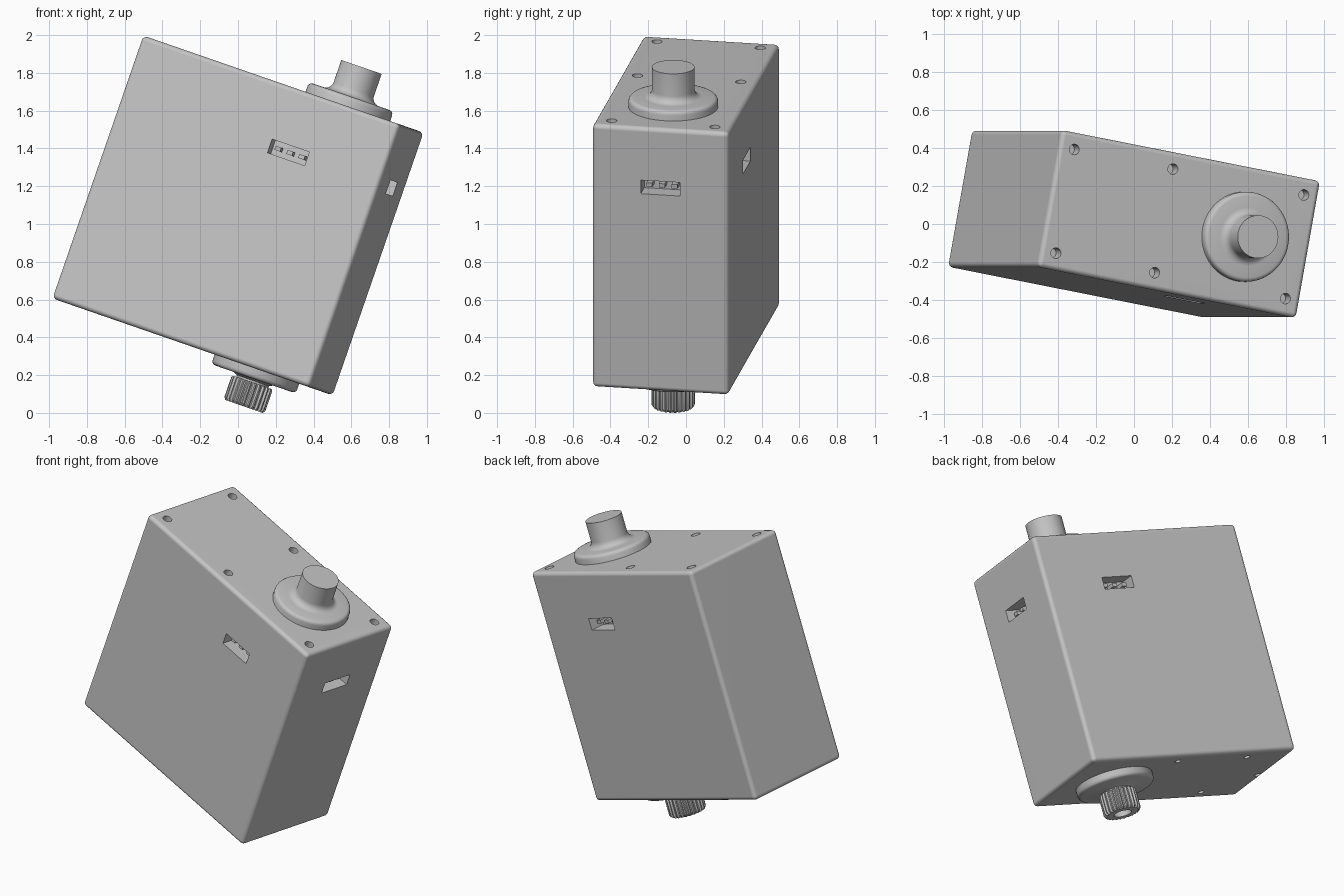
import bpy, bmesh, math
from mathutils import Vector, Matrix

cube = bpy.data.objects.get("Cube")
if cube:
    bpy.data.objects.remove(cube, do_unlink=True)

grey = bpy.data.materials.new("plain grey")
grey.use_nodes = True
COLOUR = (0.55, 0.55, 0.55, 1)
grey.diffuse_color = COLOUR
grey.node_tree.nodes["Principled BSDF"].inputs["Base Color"].default_value = COLOUR

# Tilted frame: long side, thickness and shaft axis of the case
axis = Vector((0.327, 0, 0.945)).normalized()
side = Vector((0.928, -0.184, -0.324))
side = (side - axis * side.dot(axis)).normalized()
deep = axis.cross(side)
FRAME = Matrix.Translation((0, 0, 1.045)) @ Matrix((side, deep, axis)).transposed().to_4x4()

HALF = Vector((0.734, 0.367, 0.736))   # half sizes of the case
SHAFT_X = 0.367
SLOT_Z = 0.403


def finish(name, bm):
    bmesh.ops.recalc_face_normals(bm, faces=bm.faces)
    mesh = bpy.data.meshes.new(name)
    bm.to_mesh(mesh)
    bm.free()
    mesh.materials.append(grey)
    obj = bpy.data.objects.new(name, mesh)
    bpy.context.collection.objects.link(obj)
    obj.matrix_world = FRAME
    return obj


def add_box(bm, centre, size):
    m = Matrix.Translation(centre) @ Matrix.Diagonal((*size, 1))
    bmesh.ops.create_cube(bm, size=1, matrix=m)


def select(obj):
    bpy.ops.object.select_all(action='DESELECT')
    obj.select_set(True)
    bpy.context.view_layer.objects.active = obj


def smooth(obj, angle=30):
    select(obj)
    bpy.ops.object.shade_smooth_by_angle(angle=math.radians(angle))


def lathe(name, profile, segments=64, teeth_from=None):
    """Spin (radius, height) points round the shaft; notch wide rings into teeth."""
    bm = bmesh.new()
    rings = []
    for r, h in profile:
        ring = []
        for i in range(segments):
            a = math.tau * i / segments
            notch = teeth_from and r > teeth_from and i % 4 > 1
            rr = r * 0.91 if notch else r
            ring.append(bm.verts.new((SHAFT_X + rr * math.cos(a), rr * math.sin(a), h)))
        rings.append(ring)
    for lo, hi in zip(rings, rings[1:]):
        for i in range(segments):
            j = (i + 1) % segments
            bm.faces.new((lo[i], lo[j], hi[j], hi[i]))
    bm.faces.new(rings[0])
    bm.faces.new(rings[-1])
    obj = finish(name, bm)
    smooth(obj)
    return obj


# Case with softened edges
bm = bmesh.new()
add_box(bm, (0, 0, 0), HALF * 2)
bmesh.ops.bevel(bm, geom=bm.edges[:], offset=0.025, segments=4, profile=0.5, affect='EDGES')
case = finish("case", bm)

# Screw holes in the lid and the base
cut = bmesh.new()


def add_hole(x, y, z, radius):
    bmesh.ops.create_cone(cut, cap_ends=True, segments=24, radius1=radius, radius2=radius,
                          depth=0.16, matrix=Matrix.Translation((x, y, z)))


for y in (-0.278, 0.278):
    for x in (-0.65, -0.09, 0.653):
        add_hole(x, y, HALF.z, 0.028)
    for x in (-0.43, 0.07):
        add_hole(x, y, -HALF.z, 0.02)
add_hole(-0.7, -0.04, -HALF.z, 0.02)

# Connector slots: face centre, outward direction, direction along the slot
X, Y, Z = Vector((1, 0, 0)), Vector((0, 1, 0)), Vector((0, 0, 1))
slots = {
    "front": (Vector((0.214, -HALF.y, SLOT_Z)), -Y, X),
    "back": (Vector((0.214, HALF.y, SLOT_Z)), Y, X),
    "right": (Vector((HALF.x, 0, SLOT_Z)), X, Y),
}


def size_of(out, along, depth, length, height):
    return Vector([abs(c) for c in out * depth + along * length + Z * height])


DEPTH = 0.1
for centre, out, along in slots.values():
    add_box(cut, centre, size_of(out, along, DEPTH * 2, 0.212, 0.076))

cutter = finish("cutter", cut)
cutter.hide_render = True
mod = case.modifiers.new("openings", 'BOOLEAN')
mod.operation = 'DIFFERENCE'
mod.solver = 'EXACT'
mod.object = cutter
select(case)
bpy.ops.object.modifier_apply(modifier=mod.name)
bpy.data.objects.remove(cutter, do_unlink=True)
smooth(case)
weighted = case.modifiers.new("even shading", 'WEIGHTED_NORMAL')
weighted.keep_sharp = True

# Three contact pins standing in every slot
for name, (centre, out, along) in slots.items():
    bm = bmesh.new()
    for k in (-1, 0, 1):
        pos = centre - out * 0.075 + along * (0.068 * k)
        add_box(bm, pos, size_of(out, along, 0.07, 0.032, 0.022))
    finish(name + "_connector_pins", bm)

# Upper collar flowing into the plain shaft
collar = [(0.237, 0.70), (0.237, 0.768), (0.234, 0.779), (0.226, 0.787), (0.215, 0.79)]
fillet = [(0.113 + 0.042 * (1 - math.sin(t)), 0.79 + 0.042 * (1 - math.cos(t)))
          for t in [math.pi / 2 * i / 6 for i in range(7)]]
lathe("upper_collar_and_shaft", collar + fillet + [(0.113, 0.957)])

# Lower collar with a short neck
lathe("lower_collar", [(r, -h) for r, h in collar] + [(0.11, -0.79), (0.09, -0.80), (0.09, -0.83)])

# Splined output gear with a screw hole in its end
lathe("output_gear", [(0.085, -0.81), (0.108, -0.81), (0.115, -0.82), (0.115, -0.93),
                      (0.105, -0.945), (0.055, -0.945), (0.055, -0.86)],
      segments=100, teeth_from=0.09)
